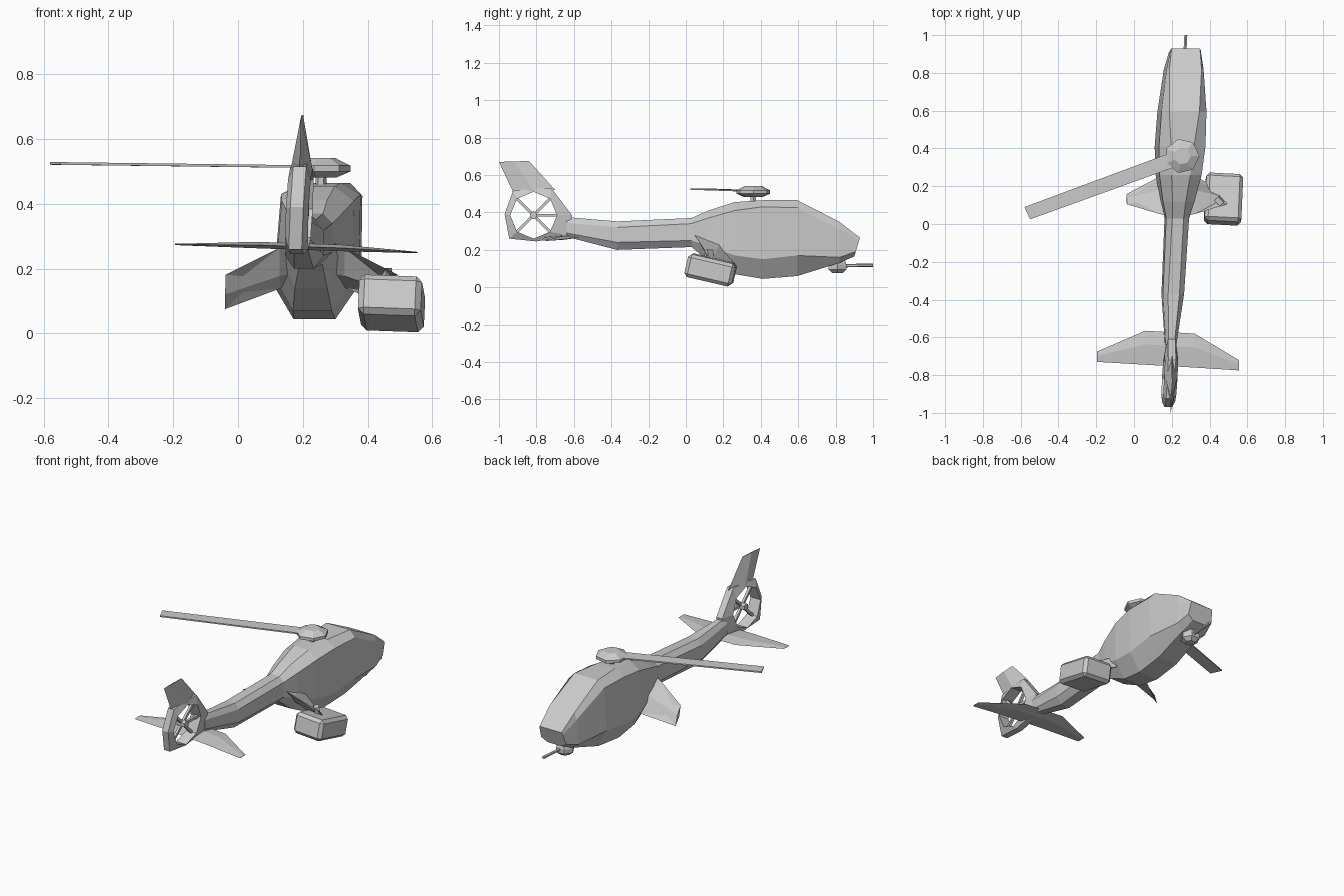
import bpy, bmesh, math
from mathutils import Vector, Matrix

if "Cube" in bpy.data.objects:
    bpy.data.objects.remove(bpy.data.objects["Cube"])

GREY = (0.6, 0.6, 0.6, 1)
mat = bpy.data.materials.new("plain grey")
mat.use_nodes = True
mat.diffuse_color = GREY
mat.node_tree.nodes["Principled BSDF"].inputs["Base Color"].default_value = GREY


def finish(name, bm):
    bmesh.ops.recalc_face_normals(bm, faces=bm.faces)
    mesh = bpy.data.meshes.new(name)
    bm.to_mesh(mesh)
    bm.free()
    mesh.materials.append(mat)
    obj = bpy.data.objects.new(name, mesh)
    bpy.context.collection.objects.link(obj)
    return obj


def loft(name, rings, closed=False):
    """Skin equal-length rings; cap the ends unless the rings form a loop."""
    bm = bmesh.new()
    loops = [[bm.verts.new(p) for p in ring] for ring in rings]
    pairs = list(zip(loops, loops[1:]))
    if closed:
        pairs.append((loops[-1], loops[0]))
    for a, b in pairs:
        for i in range(len(a)):
            j = (i + 1) % len(a)
            bm.faces.new((a[i], a[j], b[j], b[i]))
    if not closed:
        bm.faces.new(loops[0])
        bm.faces.new(loops[-1])
    return finish(name, bm)


def lean(x, y, z):
    """The whole craft sits slightly yawed and rolled, off the middle."""
    return (0.225 + 0.052 * y + x + 0.05 * (z - 0.25), y, z)


def bar(name, a, b, w, d, sides=4):
    """Straight bar of elliptical section between two points."""
    a, b = Vector(a), Vector(b)
    turn = (b - a).to_track_quat("Z", "Y")
    rings = []
    for end in (a, b):
        angles = [math.tau * (i + 0.5) / sides for i in range(sides)]
        rings.append([end + turn @ Vector((w * math.cos(t), d * math.sin(t), 0)) for t in angles])
    return loft(name, rings)


def lathe(name, centre, profile, sides):
    """Stack of (radius, height) rings."""
    c = Vector(centre)
    loft(name, [[c + Vector((r * math.cos(math.tau * i / sides), r * math.sin(math.tau * i / sides), h))
                 for i in range(sides)] for r, h in profile])


# Fuselage: y, heights (top, shoulder, low side, belly), half widths (top, side, belly)
stations = [
    (0.93, .265, .25, .19, .165, .075, .085, .05),
    (0.82, .35, .31, .16, .13, .085, .105, .06),
    (0.595, .465, .425, .17, .06, .08, .128, .065),
    (0.41, .465, .43, .15, .045, .06, .132, .065),
    (0.26, .455, .41, .17, .07, .05, .12, .06),
    (0.12, .41, .37, .22, .14, .035, .09, .05),
    (0.03, .37, .34, .25, .215, .03, .065, .035),
    (-0.37, .352, .32, .24, .2, .03, .06, .03),
    (-0.64, .375, .345, .29, .27, .015, .03, .02),
]
rings = []
for y, top, shoulder, low, belly, wt, ws, wb in stations:
    half = [(wt, top), (ws * .93, shoulder), (ws, low), (wb, belly)]
    full = half + [(-x, z) for x, z in reversed(half)]
    back = 0.3 if y > 0.9 else 0
    rings.append([lean(x, y - back * (top - z), z) for x, z in full])
loft("fuselage", rings)

# Tail fan duct: outer outline around an octagonal opening
fan = Vector((0, -0.815, 0.385))
outline = [(-.61, .385), (-.72, .53), (-.82, .53), (-.925, .515),
           (-.97, .39), (-.945, .26), (-.8, .245), (-.62, .275)]
rings = []
for i, (y, z) in enumerate(outline):
    t = math.tau * i / 8
    iy, iz = fan.y + .125 * math.cos(t), fan.z + .125 * math.sin(t)
    rings.append([lean(.02, y, z), lean(.035, iy, iz), lean(-.035, iy, iz), lean(-.02, y, z)])
loft("tail_fan_duct", rings, closed=True)

# Tail fan blades, hub and support strut
for k in range(4):
    t = math.tau * (k + 0.5) / 4
    tip = lean(0, fan.y + .128 * math.cos(t), fan.z + .128 * math.sin(t))
    bar("tail_fan_blade", lean(0, fan.y, fan.z), tip, .011, .011)
bar("tail_fan_hub", lean(-.03, fan.y, fan.z), lean(.03, fan.y, fan.z), .022, .022, 6)
bar("tail_fan_strut", lean(.01, fan.y, fan.z), lean(.01, -.68, fan.z), .011, .011)

# Upright fin, diamond section tapering to a thin tip
rings = []
for front, rear, zf, zr, thick in ((-.7, -.925, .52, .51, .032), (-.84, -1, .675, .67, .003)):
    mid, zm = (front + rear) / 2, (zf + zr) / 2
    rings.append([lean(0, front, zf), lean(thick, mid, zm), lean(0, rear, zr), lean(-thick, mid, zm)])
loft("tail_fin", rings)

# Tailplane: x, leading y, trailing y, height, half thickness
rings = []
for x, lead, trail, z, thick in ((-.195, -.675, -.73, .275, .002), (.06, -.565, -.745, .273, .01),
                                 (.32, -.58, -.76, .264, .01), (.555, -.72, -.775, .25, .002)):
    mid = lead * .6 + trail * .4
    rings.append([(x, lead, z), (x, mid, z + thick), (x, trail, z), (x, mid, z - thick)])
loft("tailplane", rings)

# Stub wings: steep tapered plates, one each side
for side, name in ((-1, "plain_stub_wing"), (1, "pod_stub_wing")):
    rings = []
    for x, rear, front, thick in ((.04, (.04, .29), (.28, .15), .03),
                                  (.1, (.055, .265), (.25, .14), .025),
                                  (.265, (.105, .182), (.158, .075), .008)):
        my, mz = (rear[0] + front[0]) / 2, (rear[1] + front[1]) / 2
        pts = [rear, (my + thick, mz + thick), front, (my - thick, mz - thick)]
        rings.append([lean(side * x, y, z) for y, z in pts])
    loft(name, rings)

# Weapon pod: bevelled box pitched nose down
bm = bmesh.new()
bmesh.ops.create_cube(bm, size=1, matrix=Matrix.Diagonal((.195, .26, .125, 1)))
bmesh.ops.bevel(bm, geom=bm.edges[:], offset=.018, segments=1, affect="EDGES")
pod = finish("weapon_pod", bm)
pod.location = (.474, .132, .093)
pod.rotation_euler = (math.radians(-13), math.radians(2), math.radians(-3))

# Pylon joining wing and pod
bar("pod_pylon", (.45, .12, .2), (.46, .13, .12), .03, .02)

# Rotor mast, hub and single blade
bar("rotor_mast", (.255, .36, .44), (.257, .36, .5), .017, .017, 6)
lathe("rotor_hub", (.255, .36, .5), [(.05, -.018), (.092, .0), (.092, .018), (.045, .042)], 7)
rings = []
for rear, front, z in (((-.55, .025), (-.58, .09), .525), ((.24, .31), (.215, .385), .515)):
    rings.append([(*rear, z - .004), (*front, z - .004), (*front, z + .004), (*rear, z + .004)])
loft("rotor_blade", rings)

# Chin turret and gun barrel
lathe("chin_turret", lean(0, .81, .1), [(.03, -.025), (.055, -.005), (.055, .02), (.04, .06)], 6)
bar("gun_barrel", lean(.004, .82, .115), lean(.004, 1.0, .118), .009, .009, 6)
